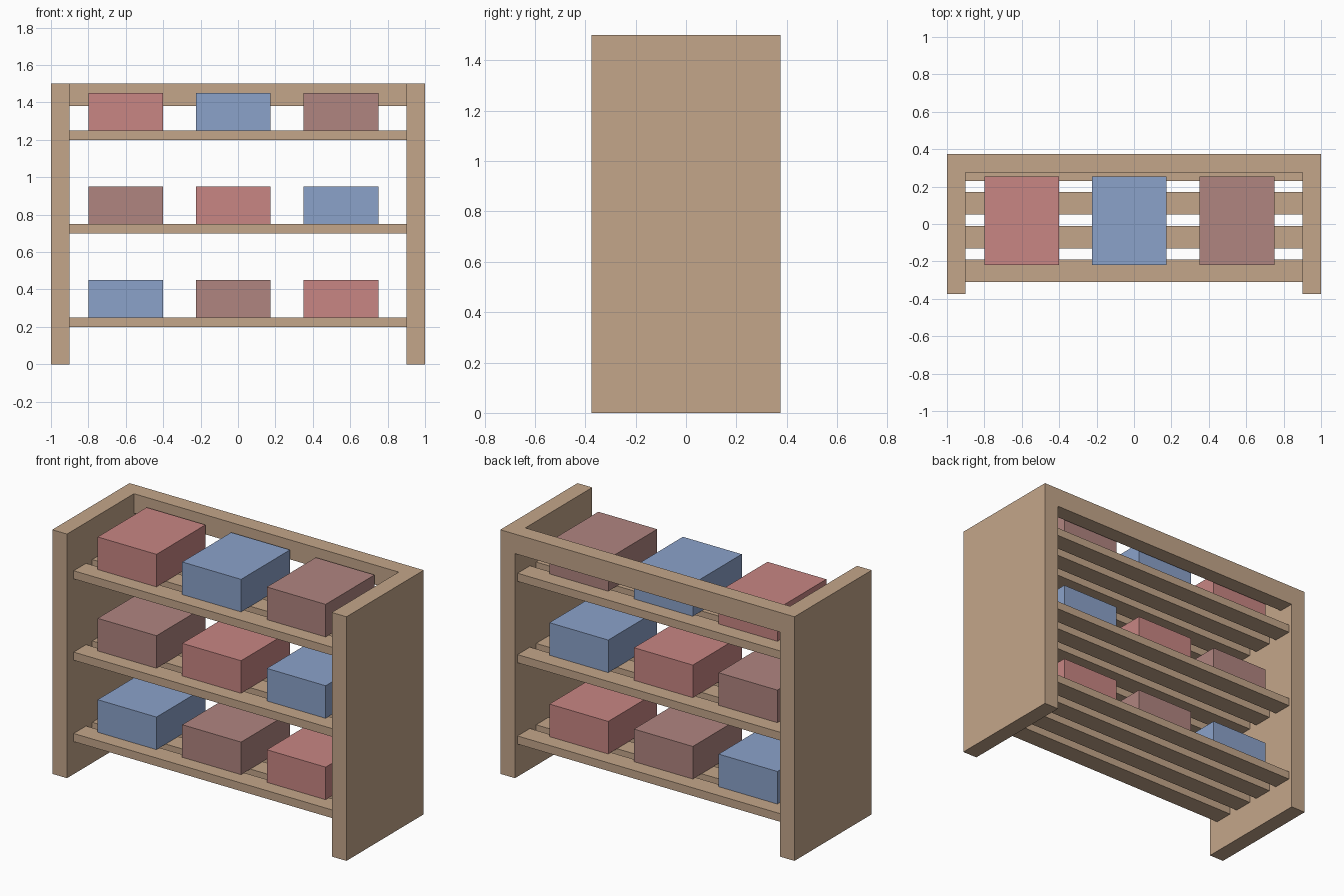
import bpy

if "Cube" in bpy.data.objects:
    bpy.data.objects.remove(bpy.data.objects["Cube"])


def material(name, rgb):
    """Flat material from an sRGB 0-255 colour."""
    lin = [((c / 255 + 0.055) / 1.055) ** 2.4 for c in rgb]
    m = bpy.data.materials.new(name)
    m.diffuse_color = (*lin, 1)
    m.use_nodes = True
    m.node_tree.nodes["Principled BSDF"].inputs["Base Color"].default_value = m.diffuse_color
    return m


def box(name, x, y, z, mat):
    """Box spanning the given (min, max) ranges."""
    mid = [(a + b) / 2 for a, b in (x, y, z)]
    size = [b - a for a, b in (x, y, z)]
    bpy.ops.mesh.primitive_cube_add(size=1, location=mid)
    ob = bpy.context.object
    ob.name = name
    ob.scale = size
    bpy.ops.object.transform_apply(location=False, rotation=False, scale=True)
    ob.data.materials.append(mat)
    return ob


wood = material("wood", (196, 166, 138))
crate_colours = [
    material("red", (200, 134, 131)),
    material("blue", (139, 162, 202)),
    material("brown", (176, 133, 128)),
]

# Side panels
box("left_side_panel", (-1, -0.9), (-0.375, 0.375), (0, 1.5), wood)
box("right_side_panel", (0.9, 1), (-0.375, 0.375), (0, 1.5), wood)

# Top rail at the back
box("back_rail", (-0.9, 0.9), (0.275, 0.375), (1.38, 1.5), wood)

for level, z in enumerate((0.2, 0.7, 1.2)):
    # Four slats make each shelf
    for i in range(4):
        y = -0.31 + 0.18 * i
        box(f"shelf_{level}_slat_{i}", (-0.9, 0.9), (y, y + 0.12), (z, z + 0.05), wood)
    # Three storage boxes per shelf, colours shifting by level
    for col, x in enumerate((-0.8, -0.225, 0.35)):
        box(f"storage_box_{level}_{col}", (x, x + 0.4), (-0.22, 0.255),
            (z + 0.05, z + 0.25), crate_colours[(level + 1 + col) % 3])
